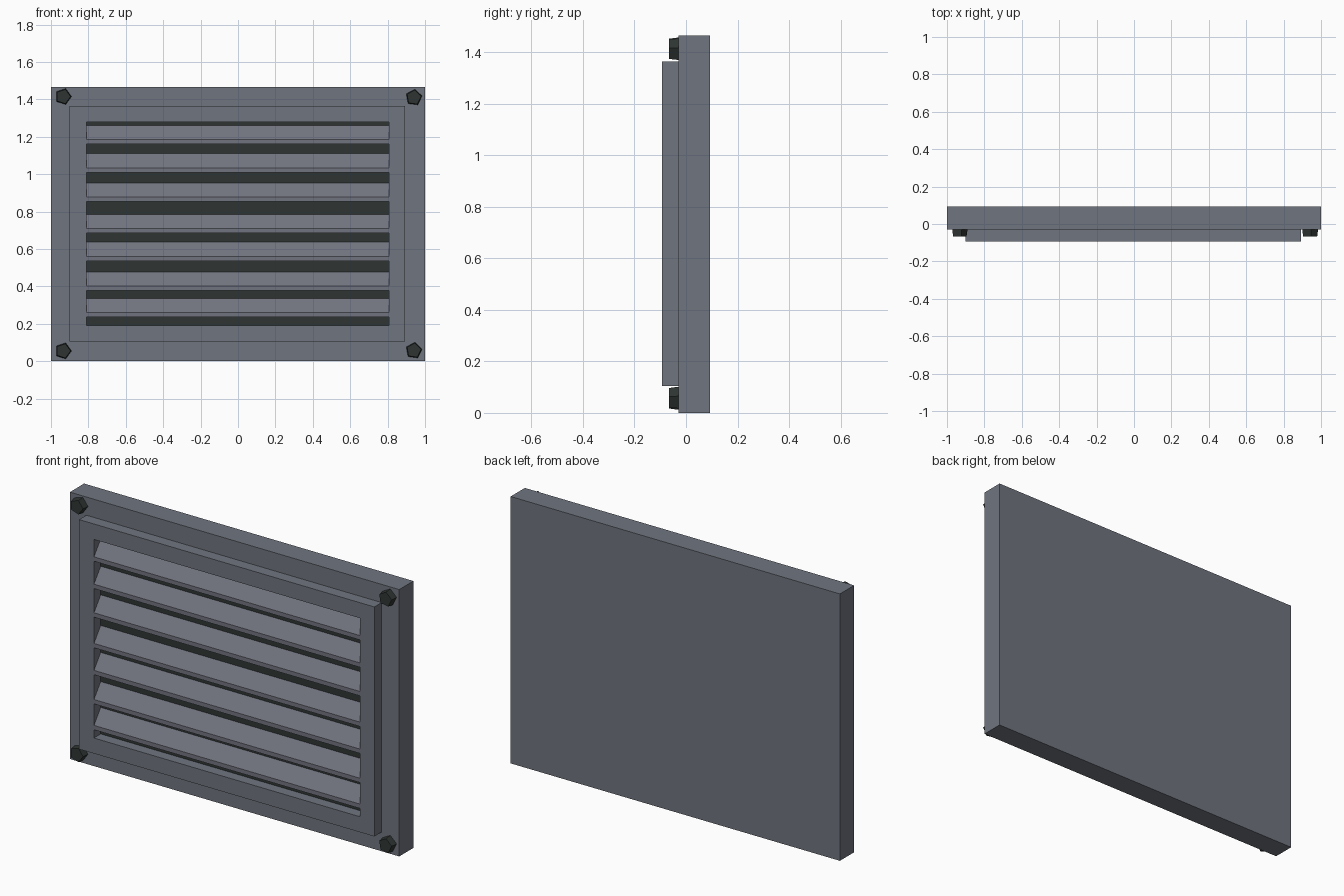
import bpy, bmesh, math
from mathutils import Matrix

if "Cube" in bpy.data.objects:
    bpy.data.objects.remove(bpy.data.objects["Cube"])


def material(name, rgb):
    m = bpy.data.materials.new(name)
    m.diffuse_color = (*rgb, 1)
    m.use_nodes = True
    m.node_tree.nodes["Principled BSDF"].inputs["Base Color"].default_value = m.diffuse_color
    return m


GREY = material("blue_grey_metal", (0.16, 0.177, 0.212))
SLAT = material("slat_grey", (0.166, 0.172, 0.212))
DARK = material("dark_metal", (0.028, 0.036, 0.034))


def finish(name, bm, mat):
    bmesh.ops.recalc_face_normals(bm, faces=bm.faces)
    me = bpy.data.meshes.new(name)
    bm.to_mesh(me)
    bm.free()
    me.materials.append(mat)
    ob = bpy.data.objects.new(name, me)
    bpy.context.collection.objects.link(ob)
    return ob


def prism(name, profile, x0, x1, mat):
    """Extrude a (y, z) profile along x."""
    bm = bmesh.new()
    a = [bm.verts.new((x0, y, z)) for y, z in profile]
    b = [bm.verts.new((x1, y, z)) for y, z in profile]
    n = len(profile)
    bm.faces.new(a)
    bm.faces.new(b)
    for i in range(n):
        j = (i + 1) % n
        bm.faces.new((a[i], a[j], b[j], b[i]))
    return finish(name, bm, mat)


def box(name, x0, x1, y0, y1, z0, z1, mat):
    return prism(name, [(y0, z0), (y1, z0), (y1, z1), (y0, z1)], x0, x1, mat)


def ring(name, outer, inner, y0, y1, mat):
    """Rectangular frame between two (x0, x1, z0, z1) rectangles."""
    bm = bmesh.new()

    def loop(r, y):
        x0, x1, z0, z1 = r
        return [bm.verts.new((x, y, z)) for x, z in
                ((x0, z0), (x1, z0), (x1, z1), (x0, z1))]
    loops = [loop(outer, y0), loop(inner, y0), loop(inner, y1), loop(outer, y1)]
    for k in range(4):
        p, q = loops[k], loops[(k + 1) % 4]
        for i in range(4):
            j = (i + 1) % 4
            bm.faces.new((p[i], p[j], q[j], q[i]))
    return finish(name, bm, mat)


# Solid back plate
box("back_plate", -1, 1, -0.03, 0.093, 0, 1.465, GREY)

# Raised frame around the opening
ring("raised_frame", (-0.9, 0.893, 0.105, 1.365), (-0.81, 0.807, 0.19, 1.28),
     -0.093, -0.03, GREY)

# Dark panel seen between the slats
box("dark_backing", -0.81, 0.807, -0.034, -0.029, 0.19, 1.28, DARK)

# Slanted slats, low at the front and rising to the back
for i, z in enumerate((1.16, 1.01, 0.853, 0.685, 0.537, 0.377, 0.235)):
    prism(f"slat_{i + 1}",
          [(-0.092, z), (-0.092, z + 0.024), (-0.032, z + 0.103), (-0.032, z + 0.079)],
          -0.81, 0.807, SLAT)

# Five-sided corner bolts, slightly tapered to the front
for i, (x, z, turn) in enumerate(((-0.935, 1.415, 0), (0.94, 1.41, 10),
                                  (-0.935, 0.055, 0), (0.94, 0.057, 10))):
    bm = bmesh.new()
    bmesh.ops.create_cone(bm, cap_ends=True, segments=5, radius1=0.045, radius2=0.04,
                          depth=0.037,
                          matrix=Matrix.Translation((x, -0.0475, z))
                          @ Matrix.Rotation(math.radians(90), 4, 'X')
                          @ Matrix.Rotation(math.radians(-90 + turn), 4, 'Z'))
    finish(f"bolt_{i + 1}", bm, DARK)
